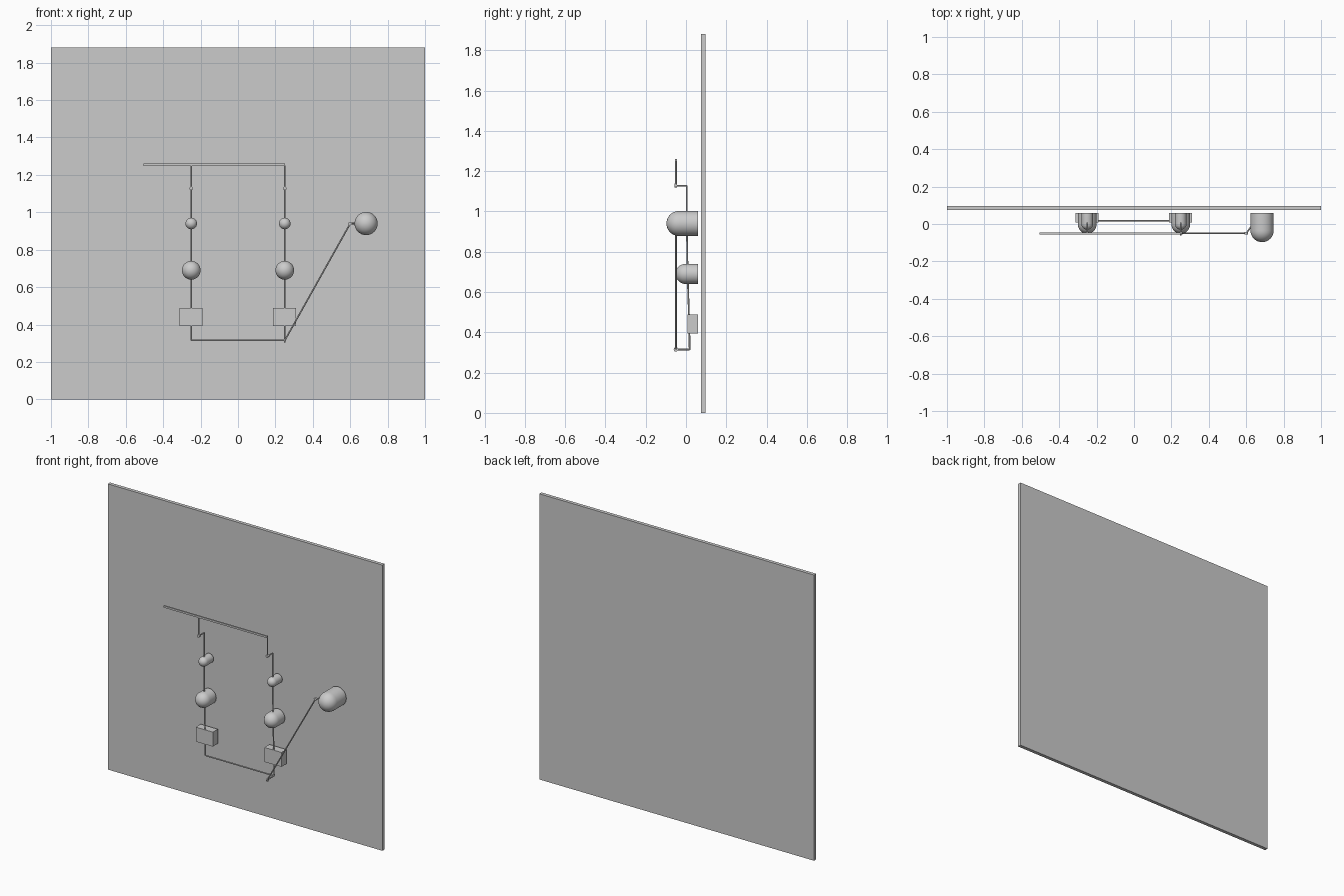
import bpy, math
from mathutils import Vector

if "Cube" in bpy.data.objects:
    bpy.data.objects.remove(bpy.data.objects["Cube"])

FRONT = -0.05   # plane of the front linkage
BACK = 0.06     # rear face of the knobs and boxes


def box(name, lo, hi):
    bpy.ops.mesh.primitive_cube_add(size=1, location=[(a + b) / 2 for a, b in zip(lo, hi)])
    ob = bpy.context.object
    ob.name = name
    ob.scale = [b - a for a, b in zip(lo, hi)]
    bpy.ops.object.transform_apply(location=False, rotation=False)
    return ob


def rod(name, a, b, r=0.0042, sides=12):
    a, b = Vector(a), Vector(b)
    d = b - a
    bpy.ops.mesh.primitive_cylinder_add(vertices=sides, radius=r, depth=d.length, location=(a + b) / 2)
    ob = bpy.context.object
    ob.name = name
    ob.rotation_euler = d.to_track_quat('Z', 'Y').to_euler()
    bpy.ops.object.shade_smooth_by_angle(angle=math.radians(40))
    return ob


def path(name, pts):
    for i in range(len(pts) - 1):
        rod(f"{name}_{i + 1}", pts[i], pts[i + 1])


def dome(name, x, z, r, front, n=32, rings=8):
    # cylinder with a hemispherical nose pointing to -y
    prof = [(r, BACK)]
    prof += [(r * math.cos(t), front + r - r * math.sin(t))
             for t in (math.pi / 2 * i / rings for i in range(rings))]
    verts = [(p * math.cos(2 * math.pi * k / n), y, p * math.sin(2 * math.pi * k / n))
             for p, y in prof for k in range(n)]
    verts.append((0, front, 0))
    faces = [list(range(n - 1, -1, -1))]
    for j in range(len(prof) - 1):
        for k in range(n):
            m = (k + 1) % n
            faces.append([j * n + k, j * n + m, (j + 1) * n + m, (j + 1) * n + k])
    top = (len(prof) - 1) * n
    faces += [[top + k, top + (k + 1) % n, len(verts) - 1] for k in range(n)]
    me = bpy.data.meshes.new(name)
    me.from_pydata(verts, [], faces)
    ob = bpy.data.objects.new(name, me)
    ob.location = (x, 0, z)
    bpy.context.collection.objects.link(ob)
    bpy.context.view_layer.objects.active = ob
    bpy.ops.object.select_all(action='DESELECT')
    ob.select_set(True)
    bpy.ops.object.shade_smooth_by_angle(angle=math.radians(40))


# back panel
box("back_panel", (-1, 0.074, 0), (1, 0.097, 1.88))

# top rail
box("top_rail", (-0.505, FRONT - 0.005, 1.248), (0.25, FRONT + 0.005, 1.26))

# two matching columns: knobs, block, bent rod and pivot
for side, x in (("left", -0.25), ("right", 0.25)):
    dome(f"small_knob_{side}", x, 0.94, 0.031, -0.031)
    dome(f"medium_knob_{side}", x, 0.69, 0.05, -0.052)
    box(f"block_{side}", (x - 0.063, 0.008, 0.393), (x + 0.061, BACK, 0.488))
    path(f"column_rod_{side}", [
        (x, FRONT, 1.25), (x, FRONT, 1.128), (x, 0.004, 1.128),
        (x, 0.004, 0.94), (x, 0.008, 0.69), (x, 0.016, 0.44), (x, 0.018, 0.315)])
    rod(f"pivot_{side}", (x, FRONT - 0.006, 1.128), (x, FRONT + 0.006, 1.128), 0.0095, 16)

# lower cross rod and its forward arm
path("lower_rod", [(-0.25, 0.018, 0.315), (0.25, 0.018, 0.315), (0.25, FRONT, 0.315)])
rod("lower_pivot", (0.246, FRONT, 0.315), (0.254, FRONT, 0.315), 0.011, 16)

# diagonal link up to the large knob
path("diagonal_link", [(0.25, FRONT, 0.315), (0.6, FRONT, 0.94), (0.65, 0.02, 0.94)])
rod("link_pivot", (0.6, FRONT - 0.006, 0.94), (0.6, FRONT + 0.006, 0.94), 0.0095, 16)
dome("large_knob", 0.685, 0.94, 0.062, -0.097)
